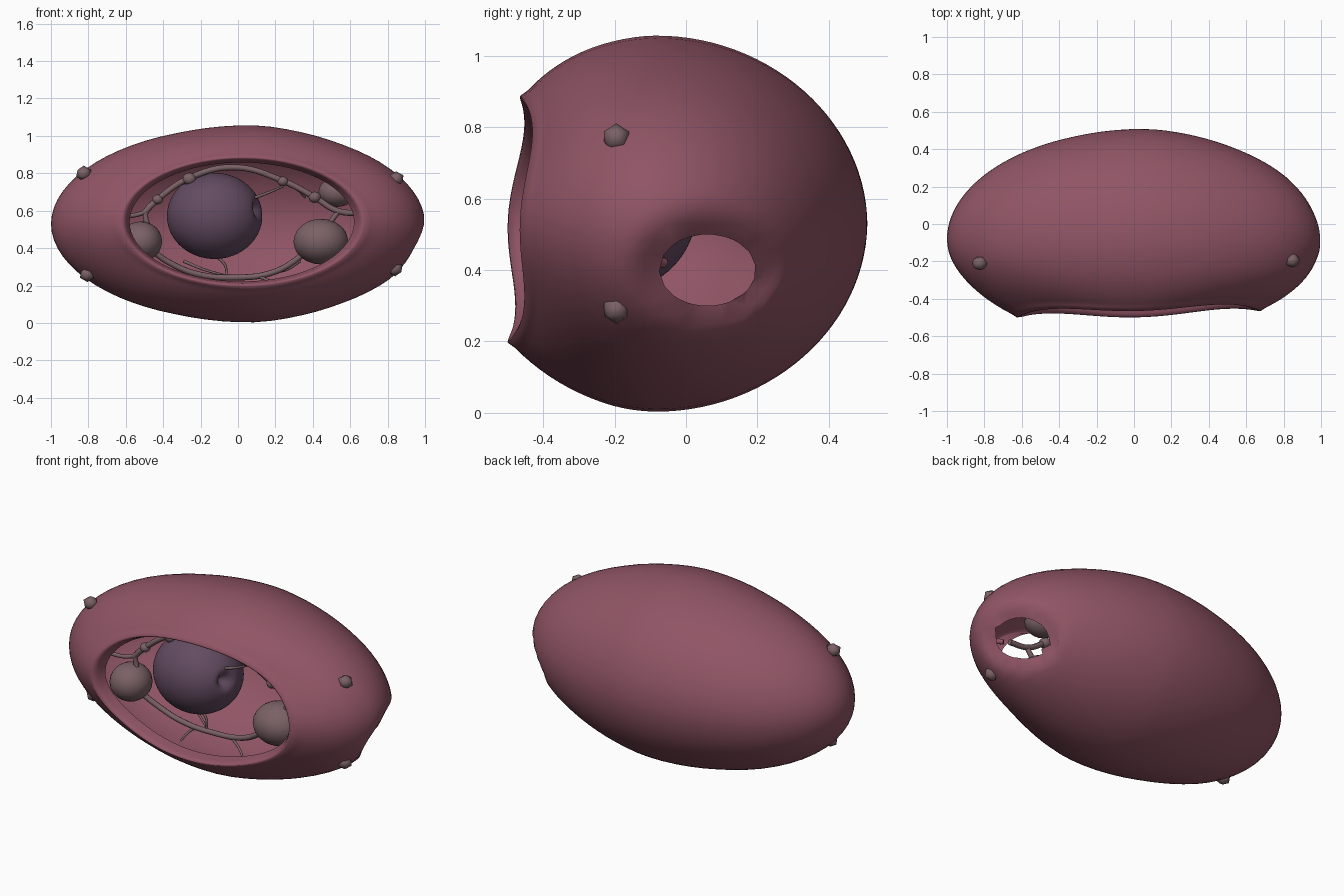
import bpy, bmesh, math
from mathutils import Vector

if "Cube" in bpy.data.objects:
    bpy.data.objects.remove(bpy.data.objects["Cube"])


def material(name, rgb):
    m = bpy.data.materials.new(name)
    m.diffuse_color = (*rgb, 1)
    m.use_nodes = True
    m.node_tree.nodes["Principled BSDF"].inputs["Base Color"].default_value = m.diffuse_color
    return m


FLESH = material("flesh", (0.28, 0.09, 0.13))
PURPLE = material("purple", (0.125, 0.07, 0.12))
GREY = material("grey", (0.195, 0.12, 0.13))


def add_mesh(name, bm, mat):
    bmesh.ops.recalc_face_normals(bm, faces=bm.faces)
    for f in bm.faces:
        f.smooth = True
    me = bpy.data.meshes.new(name)
    bm.to_mesh(me)
    bm.free()
    me.materials.append(mat)
    ob = bpy.data.objects.new(name, me)
    bpy.context.collection.objects.link(ob)
    return ob


def blob(name, loc, radii, mat=GREY, sub=3):
    bm = bmesh.new()
    bmesh.ops.create_icosphere(bm, subdivisions=sub, radius=1)
    for v in bm.verts:
        v.co = Vector([c * r for c, r in zip(v.co, radii)]) + Vector(loc)
    return add_mesh(name, bm, mat)


def tube(name, pts, radius, mat=GREY, taper=1.0):
    cu = bpy.data.curves.new(name, 'CURVE')
    cu.dimensions = '3D'
    cu.bevel_depth = radius
    cu.bevel_resolution = 2
    cu.use_fill_caps = True
    cu.resolution_u = 6
    sp = cu.splines.new('BEZIER')
    sp.bezier_points.add(len(pts) - 1)
    for i, (bp, p) in enumerate(zip(sp.bezier_points, pts)):
        bp.co = p
        bp.handle_left_type = bp.handle_right_type = 'AUTO'
        bp.radius = 1 + (taper - 1) * i / (len(pts) - 1)
    cu.materials.append(mat)
    ob = bpy.data.objects.new(name, cu)
    bpy.context.collection.objects.link(ob)
    bpy.ops.object.select_all(action='DESELECT')
    ob.select_set(True)
    bpy.context.view_layer.objects.active = ob
    bpy.ops.object.convert(target='MESH')
    return ob


# Hollow body: rings from the inner lip, over the wavy rim, to the back
SEG, RINGS, POW = 72, 42, 1.96
lip = [(0.60, -0.405), (0.612, -0.43), (0.622, -0.455), (0.636, -0.476), (0.652, -0.478)]
t0 = math.asin(0.69)
bm = bmesh.new()
rings = []
for i in range(len(lip) + RINGS):
    ring = []
    for k in range(SEG):
        a = math.tau * k / SEG
        if i < len(lip):
            s, y = lip[i]
            x, z = s * math.cos(a), s * math.sin(a)
        else:
            # slightly pointed ellipsoid, fullest just right of the middle
            t = t0 + (math.pi - t0) * (i - len(lip)) / RINGS
            d = (math.sin(t) * math.cos(a), math.cos(t), math.sin(t) * math.sin(a))
            n = sum(abs(c) ** POW for c in d) ** (1 / POW)
            x, z = d[0] / n, d[2] / n
            y = -0.08 - (0.525 if d[1] > 0 else 0.59) * d[1] / n
            off = min(1, math.hypot(x - 0.12, 0.02) / 0.45)
            z *= 1 - 0.028 * off
            if y > 0:
                y *= 1 - 0.02 * off
        front = max(0, min(1, (-0.2 - y) / 0.25))
        wave = 0.010 + 0.017 * (math.sin(a) + math.cos(a)) - 0.014 * math.cos(4 * a)
        ring.append(bm.verts.new((x + 0.025 * front, y + wave * front,
                                  0.53 + 0.53 * z + 0.012 * front)))
    rings.append(ring)
for r0, r1 in zip(rings, rings[1:]):
    for k in range(SEG):
        bm.faces.new((r0[k], r0[(k + 1) % SEG], r1[(k + 1) % SEG], r1[k]))
pole = bm.verts.new((0, 0.508, 0.53))
for k in range(SEG):
    bm.faces.new((rings[-1][k], rings[-1][(k + 1) % SEG], pole))

# Puckered hole in the right end of the body
HY, HZ, RY, RZ = 0.06, 0.40, 0.135, 0.10


def hole_dist(v):
    return math.hypot((v.co.y - HY) / RY, (v.co.z - HZ) / RZ) if v.co.x > 0.75 else 9


bmesh.ops.delete(bm, geom=[v for v in bm.verts if hole_dist(v) < 0.85], context='VERTS')
for v in bm.verts:
    e = hole_dist(v)
    if e < 2.4:
        if v.is_boundary:
            v.co.y = HY + (v.co.y - HY) / e
            v.co.z = HZ + (v.co.z - HZ) / e
        v.co.x -= 0.06 * math.exp(-((max(e, 1) - 1) / 0.45) ** 2)
add_mesh("body_shell", bm, FLESH)

# Torn flap beside the hole
tube("hole_flap", [(0.93, -0.165, 0.435), (0.92, -0.12, 0.435), (0.87, -0.06, 0.42)], 0.024, FLESH, 0.6)

# Studs on the outside
for i, p in enumerate([(-0.825, -0.21, 0.80), (0.845, -0.195, 0.77),
                       (-0.805, -0.21, 0.26), (0.84, -0.195, 0.29)]):
    blob(f"outer_stud_{i + 1}", p, (0.045, 0.041, 0.041), sub=1)

# Purple core with a dimple on its right side
core = blob("core", (-0.125, -0.195, 0.572), (0.255, 0.225, 0.23), PURPLE, 5)
dimple = Vector((0.105, -0.265, 0.605))
for v in core.data.vertices:
    d = (v.co - dimple).length
    v.co.x -= 0.06 * math.exp(-(d / 0.036) ** 2)

# Large nodes
blob("right_node", (0.443, -0.245, 0.435), (0.147, 0.135, 0.122))
blob("left_node", (-0.52, -0.265, 0.435), (0.115, 0.12, 0.108))
blob("upper_node", (0.53, -0.14, 0.70), (0.10, 0.09, 0.08))

# Vessel ring around the core
Y = -0.26
tube("upper_vessel", [(-0.50, Y, 0.59), (-0.43, Y, 0.66), (-0.26, Y, 0.775), (-0.02, Y, 0.832),
                      (0.24, Y, 0.76), (0.41, Y, 0.672), (0.53, Y, 0.60), (0.66, Y, 0.585)], 0.016)
tube("lower_vessel", [(-0.45, -0.26, 0.38), (-0.38, -0.24, 0.33), (-0.22, -0.22, 0.262), (0, -0.21, 0.243),
                      (0.18, -0.22, 0.268), (0.30, -0.24, 0.33), (0.38, -0.26, 0.40)], 0.016)
tube("left_vessel", [(-0.43, Y, 0.66), (-0.49, Y, 0.60), (-0.48, Y, 0.50)], 0.014)
tube("left_anchor", [(-0.50, Y, 0.59), (-0.56, -0.27, 0.575), (-0.68, -0.27, 0.57)], 0.012)
tube("right_vessel", [(0.54, Y, 0.60), (0.51, Y, 0.56), (0.47, Y, 0.50)], 0.014)

# Beads on the upper vessel
for i, (x, z, r) in enumerate([(-0.43, 0.66, 0.03), (-0.26, 0.77, 0.038),
                               (0.24, 0.757, 0.03), (0.41, 0.672, 0.034)]):
    blob(f"vessel_bead_{i + 1}", (x, Y, z), (r, r, r * 0.9), sub=2)

# Thin tendrils between core, ring and wall
tendrils = [
    [(0.09, -0.25, 0.67), (0.17, -0.26, 0.70), (0.24, -0.26, 0.73)],
    [(0.24, -0.26, 0.76), (0.31, -0.21, 0.72), (0.36, -0.15, 0.67)],
    [(-0.29, -0.05, 0.33), (-0.18, -0.12, 0.285), (-0.05, -0.21, 0.25)],
    [(-0.12, -0.20, 0.36), (-0.07, -0.20, 0.31), (-0.06, -0.21, 0.25)],
    [(0.33, -0.12, 0.33), (0.26, -0.17, 0.285), (0.18, -0.22, 0.268)],
    [(0.10, -0.21, 0.25), (0.18, -0.25, 0.22), (0.26, -0.30, 0.16)],
    [(-0.12, -0.21, 0.25), (-0.16, -0.23, 0.22), (-0.19, -0.27, 0.17)],
]
for i, pts in enumerate(tendrils):
    tube(f"tendril_{i + 1}", pts, 0.009, taper=0.6)
